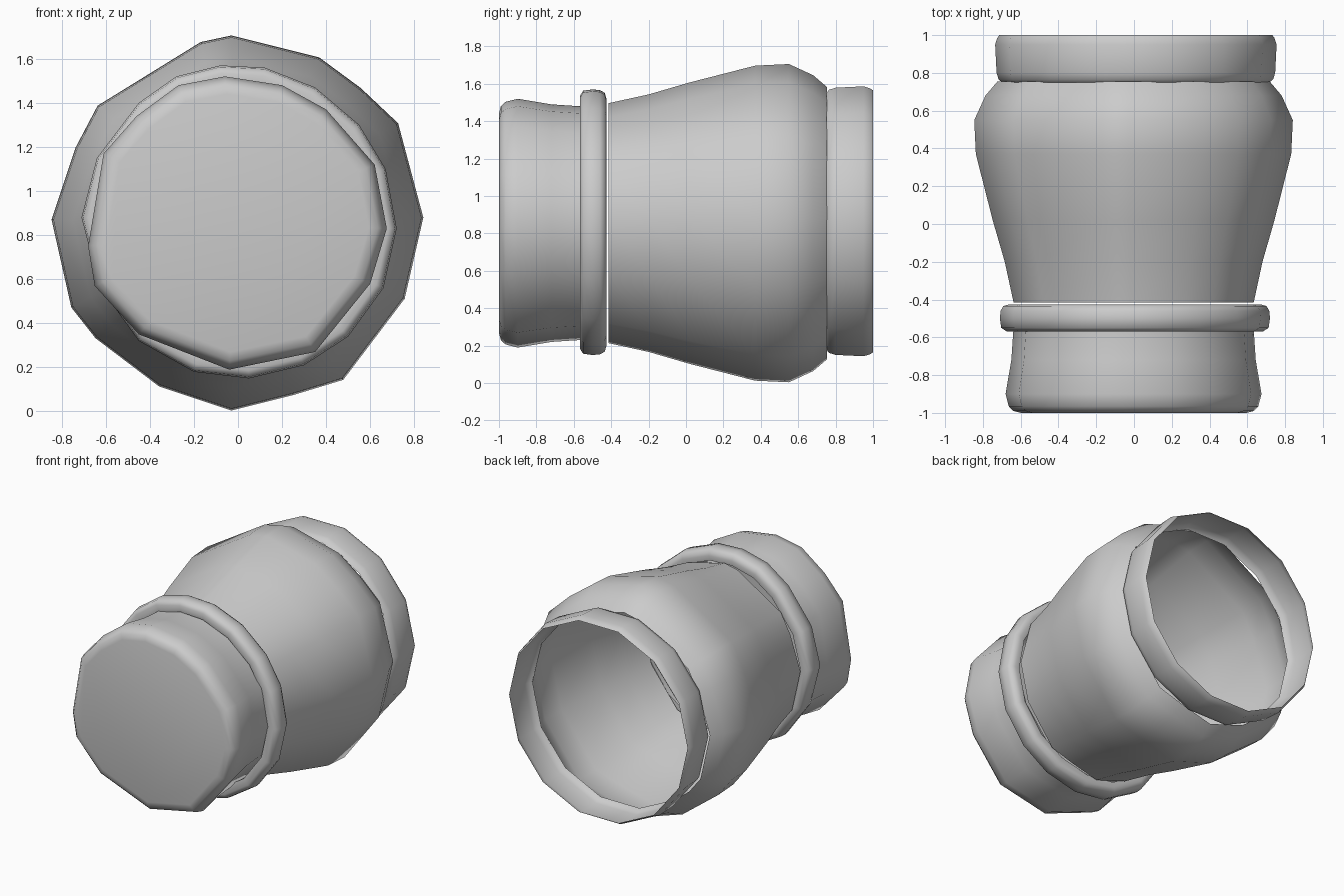
import bpy, bmesh
from math import sin, cos, tau, radians

if "Cube" in bpy.data.objects:
    bpy.data.objects.remove(bpy.data.objects["Cube"])

CZ = 0.855  # height of the jar's axis, which runs along y


def loft(name, outline, profile, cap_start=False, closed=False):
    """Sweep an (x, z) outline along y; profile holds (y, scale) pairs."""
    bm = bmesh.new()
    rings = [[bm.verts.new((x * s, y, CZ + (z - CZ) * s)) for x, z in outline]
             for y, s in profile]
    n = len(outline)
    pairs = list(zip(rings, rings[1:]))
    if closed:
        pairs.append((rings[-1], rings[0]))
    for a, b in pairs:
        for i in range(n):
            j = (i + 1) % n
            bm.faces.new((a[i], a[j], b[j], b[i]))
    if cap_start:
        bm.faces.new(rings[0])
    bmesh.ops.recalc_face_normals(bm, faces=bm.faces)
    me = bpy.data.meshes.new(name)
    bm.to_mesh(me)
    bm.free()
    ob = bpy.data.objects.new(name, me)
    bpy.context.collection.objects.link(ob)
    bpy.ops.object.select_all(action='DESELECT')
    ob.select_set(True)
    bpy.context.view_layer.objects.active = ob
    bpy.ops.object.shade_smooth_by_angle(angle=radians(60))
    return ob


# Closed front end with rounded rim
cap_outline = [(-.68, .75), (-.61, 1.17), (-.46, 1.34), (-.27, 1.48), (-.06, 1.52),
               (.2, 1.48), (.4, 1.37), (.62, 1.12), (.675, .83), (.6, .58),
               (.35, .27), (-.04, .19), (-.45, .35), (-.65, .57)]
loft("front_cap", cap_outline,
     [(-1, .88), (-.99, .94), (-.965, .975), (-.9, 1), (-.72, .955),
      (-.57, .94), (-.44, .94)], cap_start=True)

# Raised collar
collar_outline = [(-.71, .88), (-.64, 1.15), (-.45, 1.4), (-.28, 1.52), (-.08, 1.57),
                  (.12, 1.56), (.35, 1.47), (.55, 1.3), (.67, 1.1), (.72, .83),
                  (.66, .56), (.5, .34), (.3, .21), (.05, .15), (-.2, .18),
                  (-.45, .32), (-.63, .57)]
loft("collar", collar_outline,
     [(-.56, .88), (-.568, .95), (-.55, .99), (-.5, 1), (-.46, .995),
      (-.435, .975), (-.425, .93), (-.43, .88)], closed=True)

# Hollow body, swelling towards the back
body_outline = [(-.03, 1.71), (.37, 1.61), (.56, 1.47), (.73, 1.31), (.845, .88),
                (.76, .51), (.48, .14), (.25, .07), (-.03, 0), (-.36, .11),
                (-.65, .33), (-.76, .47), (-.85, .87), (-.74, 1.2), (-.64, 1.39),
                (-.17, 1.68)]
loft("body", body_outline,
     [(-.415, .75), (-.2, .805), (.02, .88), (.37, .985), (.55, .995),
      (.68, .925), (.755, .85)])

# Open rear lip
lip_outline = [(.01 + .745 * cos(tau * i / 14), .865 + .74 * sin(tau * i / 14 + .0))
               for i in range(14)]
loft("rear_lip", lip_outline,
     [(.75, .95), (.765, .975), (.8, .99), (.95, 1), (.985, .985), (1, .97)])
